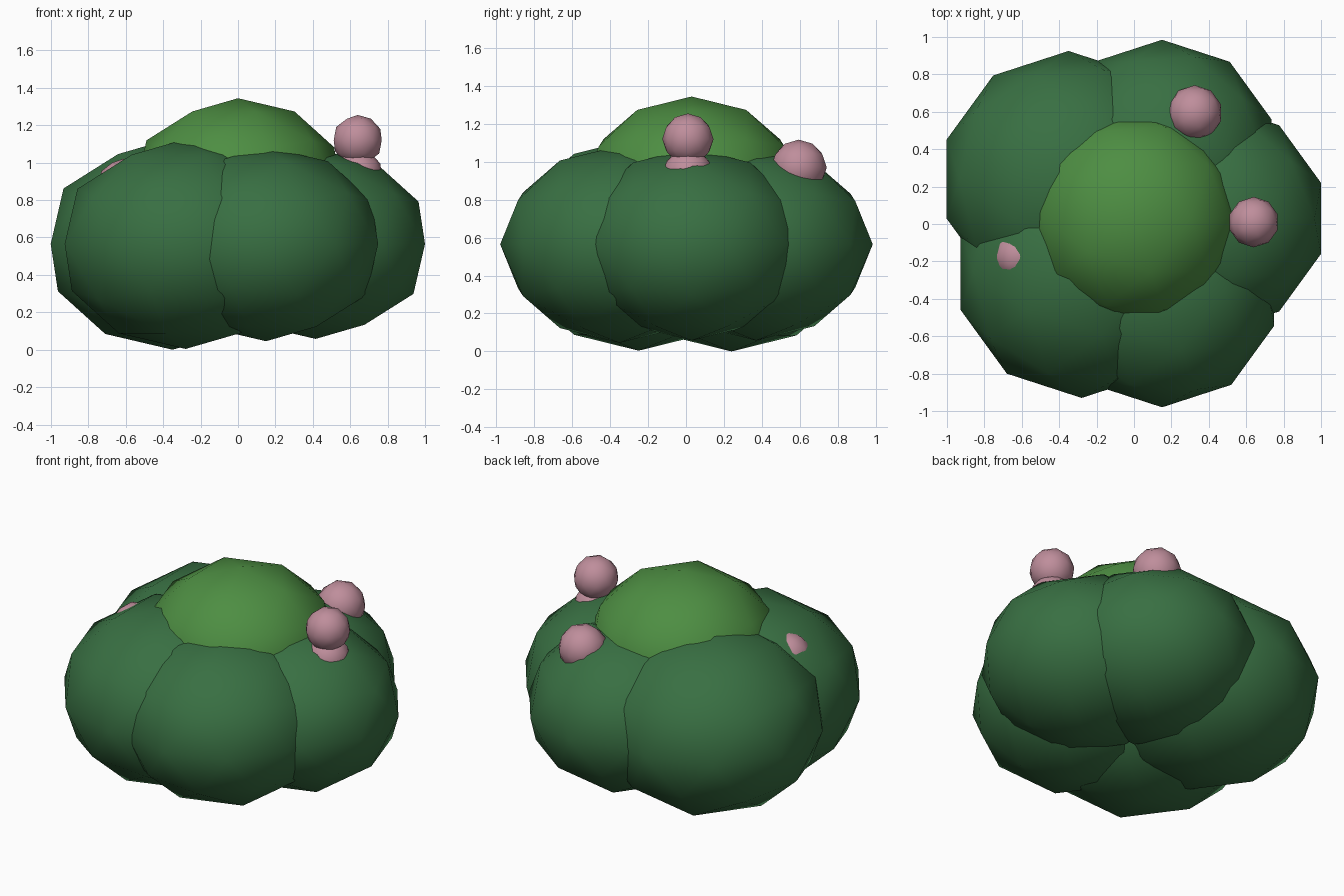
import bpy

if "Cube" in bpy.data.objects:
    bpy.data.objects.remove(bpy.data.objects["Cube"])


def material(name, rgb):
    m = bpy.data.materials.new(name)
    m.diffuse_color = (*rgb, 1)
    m.use_nodes = True
    m.node_tree.nodes["Principled BSDF"].inputs["Base Color"].default_value = m.diffuse_color
    return m


leaf = material("leaf_green", (0.04, 0.16, 0.055))
crown = material("crown_green", (0.075, 0.27, 0.055))
pink = material("blossom_pink", (0.52, 0.27, 0.33))


def blob(name, centre, radius, height, mat):
    """Smooth-shaded low-poly ball, squashed in z."""
    bpy.ops.mesh.primitive_ico_sphere_add(subdivisions=2, radius=1, location=centre)
    ob = bpy.context.object
    ob.name = name
    ob.scale = (radius, radius, height)
    bpy.ops.object.transform_apply(location=False, rotation=False, scale=True)
    bpy.ops.object.shade_smooth()
    ob.data.materials.append(mat)


SQUASH = 0.825

# Foliage clumps around the base
for name, x, y, r in [
    ("foliage_right", 0.415, 0.03, 0.615),
    ("foliage_front_right", 0.15, -0.35, 0.63),
    ("foliage_front_left", -0.28, -0.25, 0.68),
    ("foliage_back_left", -0.35, 0.24, 0.685),
    ("foliage_back_right", 0.15, 0.37, 0.615),
]:
    blob(name, (x, y, 0.565), r, r * SQUASH, leaf)

# Crown clump on top
blob("foliage_crown", (0, 0.03, 0.87), 0.575, 0.575 * SQUASH, crown)

# Blossoms, partly sunk into the foliage
for name, c, r in [
    ("blossom_right_upper", (0.64, 0.01, 1.12), 0.135),
    ("blossom_right_lower", (0.64, 0.01, 0.935), 0.135),
    ("blossom_back", (0.325, 0.595, 0.97), 0.147),
    ("blossom_left", (-0.615, -0.175, 0.885), 0.135),
]:
    blob(name, c, r, r, pink)
